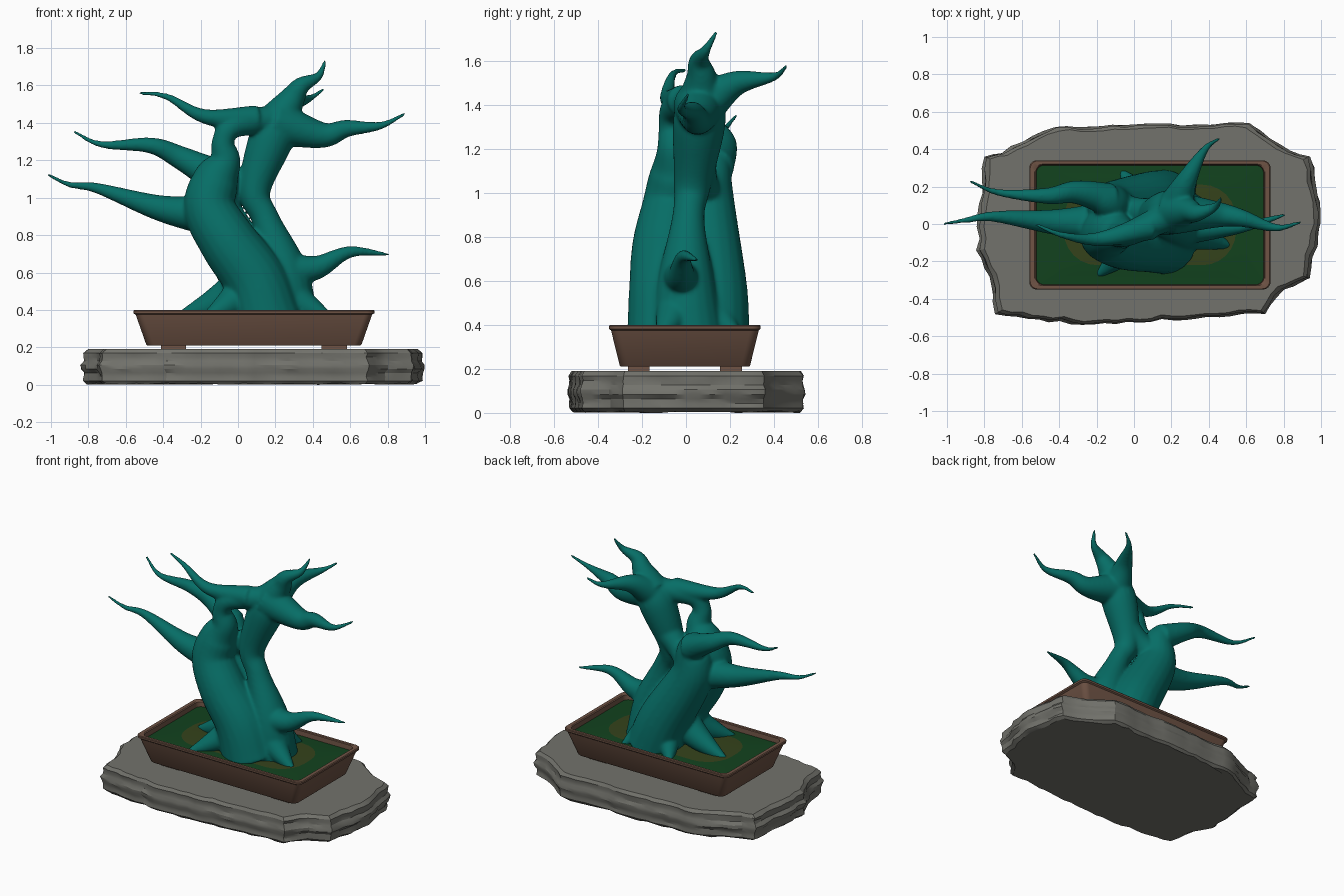
import bpy, bmesh, math, random
from mathutils import Vector

if "Cube" in bpy.data.objects:
    bpy.data.objects.remove(bpy.data.objects["Cube"])

random.seed(4)
CX, CY = 0.085, -0.005  # centre of pot and slab


def material(name, rgb):
    m = bpy.data.materials.new(name)
    m.diffuse_color = (*rgb, 1)
    m.use_nodes = True
    m.node_tree.nodes["Principled BSDF"].inputs["Base Color"].default_value = m.diffuse_color
    return m


CLAY = material("clay", (0.16, 0.088, 0.06))


def finish(bm, name, mats, angle=35):
    bmesh.ops.recalc_face_normals(bm, faces=bm.faces)
    me = bpy.data.meshes.new(name)
    bm.to_mesh(me)
    bm.free()
    ob = bpy.data.objects.new(name, me)
    bpy.context.collection.objects.link(ob)
    for m in mats:
        me.materials.append(m)
    bpy.ops.object.select_all(action='DESELECT')
    ob.select_set(True)
    bpy.context.view_layer.objects.active = ob
    bpy.ops.object.shade_smooth_by_angle(angle=math.radians(angle))
    return ob


def loft(bm, rings):
    """Skin a list of equal-length point rings and cap both ends."""
    vs = [[bm.verts.new(p) for p in r] for r in rings]
    n = len(vs[0])
    for a, b in zip(vs, vs[1:]):
        for i in range(n):
            bm.faces.new((a[i], a[(i + 1) % n], b[(i + 1) % n], b[i]))
    bm.faces.new(vs[0][::-1])
    return bm.faces.new(vs[-1])


def tray_ring(hx, z, r=0.04, steps=6):
    """Rounded rectangle; depth follows from the half width."""
    hy = 0.345 - (0.645 - hx) * 0.7
    pts = []
    for k, (sx, sy) in enumerate(((1, 1), (-1, 1), (-1, -1), (1, -1))):
        for i in range(steps + 1):
            a = math.pi / 2 * (k + i / steps)
            pts.append((CX + sx * (hx - r) + r * math.cos(a),
                        CY + sy * (hy - r) + r * math.sin(a), z))
    return pts


# Rough stone slab: a few corners, broken up by seeded jitter
corners = [Vector(p) for p in (
    (-.80, .36), (-.71, .38), (-.42, .52), (.62, .54), (.79, .42), (.94, .36), (1, .06),
    (.94, -.29), (.80, -.35), (.70, -.48), (-.28, -.54), (-.74, -.48), (-.77, -.28), (-.84, -.14))]
outline = []
for p, q in zip(corners, corners[1:] + corners[:1]):
    d = q - p
    n = max(1, round(d.length / 0.06))
    side = Vector((d.y, -d.x)).normalized()
    outline += [p + d * k / n + side * (random.uniform(-.009, .009) if k else 0) for k in range(n)]
centre = Vector((CX, 0))
rings = []
for layer in range(10):
    t = layer / 9
    size = 1 - .04 * abs(2 * t - 1) ** 4 + .008 * (-1) ** (layer // 2)
    ring = [centre + (p - centre) * (size - .008 + random.uniform(-.006, .006)) for p in outline]
    rings.append([(q.x, q.y, .19 * t + (0 if layer else random.uniform(0, .01))) for q in ring])
bm = bmesh.new()
loft(bm, rings)
finish(bm, "stone_slab", [material("stone", (0.17, 0.17, 0.15))], 25)

# Tapered tray pot with rim
bm = bmesh.new()
loft(bm, [tray_ring(*r) for r in ((.57, .21), (.576, .216), (.632, .375), (.644, .382),
                                  (.645, .395), (.64, .40), (.616, .40), (.61, .395), (.605, .34))])
finish(bm, "pot", [CLAY])

# Pot feet, mirrored about the pot centre
for i in (-1, 1):
    for j in (-1, 1):
        bm = bmesh.new()
        bmesh.ops.create_cube(bm, size=1)
        for v in bm.verts:
            v.co = (CX + i * .43 + v.co.x * .135, CY + j * .21 + v.co.y * .1, .2 + v.co.z * .03)
        finish(bm, "pot_foot", [CLAY])

# Mossy soil with bare earth in the middle
bm = bmesh.new()
top = loft(bm, [tray_ring(.607, .345), tray_ring(.607, .362), tray_ring(.52, .366, .1),
                tray_ring(.46, .37, .18)])
top.material_index = 1
finish(bm, "soil", [material("moss", (0.006, 0.055, 0.013)), material("earth", (0.035, 0.055, 0.011))])

# ---- Tree: every limb is a smooth tapered tube ----
tree_bm = bmesh.new()


def limb(*pts, steps=8, sides=20):
    """Catmull-Rom tube through (x, y, z, radius) points."""
    p = [Vector(q) for q in pts]
    p = [2 * p[0] - p[1]] + p + [2 * p[-1] - p[-2]]
    path = []
    for a, b, c, d in zip(p, p[1:], p[2:], p[3:]):
        for t in (i / steps for i in range(steps)):
            path.append(.5 * (2 * b + (c - a) * t + (2 * a - 5 * b + 4 * c - d) * t * t
                              + (3 * b - a - 3 * c + d) * t ** 3))
    path.append(p[-2])
    rings, u = [], Vector((.3, 1, .1))
    for i, s in enumerate(path):
        t = (path[min(i + 1, len(path) - 1)] - path[max(i - 1, 0)]).to_3d().normalized()
        u = (u - t * u.dot(t)).normalized()
        w = t.cross(u)
        angles = (math.tau * k / sides for k in range(sides))
        rings.append([s.to_3d() + max(s.w, .009) * (math.cos(a) * u + math.sin(a) * w) for a in angles])
    loft(tree_bm, rings)


def branch(radius, *pts):
    """Limb whose radius fades to a thin tip along its length."""
    v = [Vector(p) for p in pts]
    run = [0]
    for a, b in zip(v, v[1:]):
        run.append(run[-1] + (b - a).length)
    limb(*[(*p, .01 + (radius - .01) * (1 - r / run[-1]) ** 1.4) for p, r in zip(v, run)])


# Front trunk with hooked top joining the crown
limb((.16, -.08, .34, .19), (.09, -.09, .56, .17), (-.05, -.09, .76, .155), (-.15, -.06, .94, .14),
     (-.12, -.04, 1.09, .125), (-.07, -.05, 1.20, .085), (-.08, -.065, 1.30, .06),
     (-.02, -.05, 1.385, .065), (.2, .05, 1.42, .08))
# Back trunk
limb((.17, .11, .34, .18), (.08, .11, .56, .17), (-.11, .09, .90, .14), (-.13, .11, 1.1, .10),
     (-.22, .16, 1.19, .06))
# Bridge from the back trunk to the right trunk
limb((-.11, .09, .96, .10), (0, .07, 1.05, .075), (.12, .05, 1.15, .09))
# Right trunk up to the crown
limb((.26, .01, .34, .17), (.245, 0, .6, .13), (.15, .01, .88, .075), (.09, .03, 1.04, .085),
     (.18, .06, 1.32, .12), (.24, .07, 1.45, .09))
# Branches
branch(.11, (.22, .07, 1.42), (.29, .07, 1.53), (.34, .06, 1.60), (.43, .09, 1.65), (.468, .14, 1.735))
branch(.09, (-.13, .13, 1.12), (-.31, .17, 1.215), (-.47, .15, 1.28), (-.73, .17, 1.285), (-.88, .23, 1.355))
branch(.11, (-.14, .01, .90), (-.42, .01, .945), (-.75, .04, 1.05), (-.90, .02, 1.07), (-1.02, 0, 1.125))
branch(.075, (.1, -.01, 1.42), (-.18, -.08, 1.435), (-.38, -.06, 1.54), (-.53, 0, 1.56))
branch(.12, (.2, .06, 1.40), (.45, .05, 1.335), (.58, .03, 1.37), (.76, -.02, 1.385), (.895, .01, 1.45))
branch(.10, (.22, .09, 1.41), (.28, .23, 1.5), (.38, .40, 1.53), (.46, .46, 1.58))
branch(.09, (.29, -.02, .61), (.43, -.02, .63), (.60, -.01, .71), (.81, .05, .695))
# Roots flare from the trunk base down to each tip
heart = Vector((.14, .01, .60))
for x, y in ((-.36, .05), (-.20, -.28), (.52, -.12), (-.07, .285), (.33, .25)):
    tip = Vector((x, y, .345))
    points = []
    for t in (.1, .45, .75, 1):
        q = heart.lerp(tip, t)
        points.append((q.x, q.y, q.z - .03 * math.sin(math.pi * t), .015 + .13 * (1 - t) ** .9))
    limb(*points)

# Fuse the limbs into one flowing surface
tree = finish(tree_bm, "tree", [material("teal_bark", (0.002, 0.155, 0.133))])
fuse = tree.modifiers.new("fuse", 'REMESH')
fuse.mode = 'VOXEL'
fuse.voxel_size = 0.009
fuse.use_smooth_shade = True
soften = tree.modifiers.new("soften", 'SMOOTH')
soften.factor = 0.5
soften.iterations = 16
